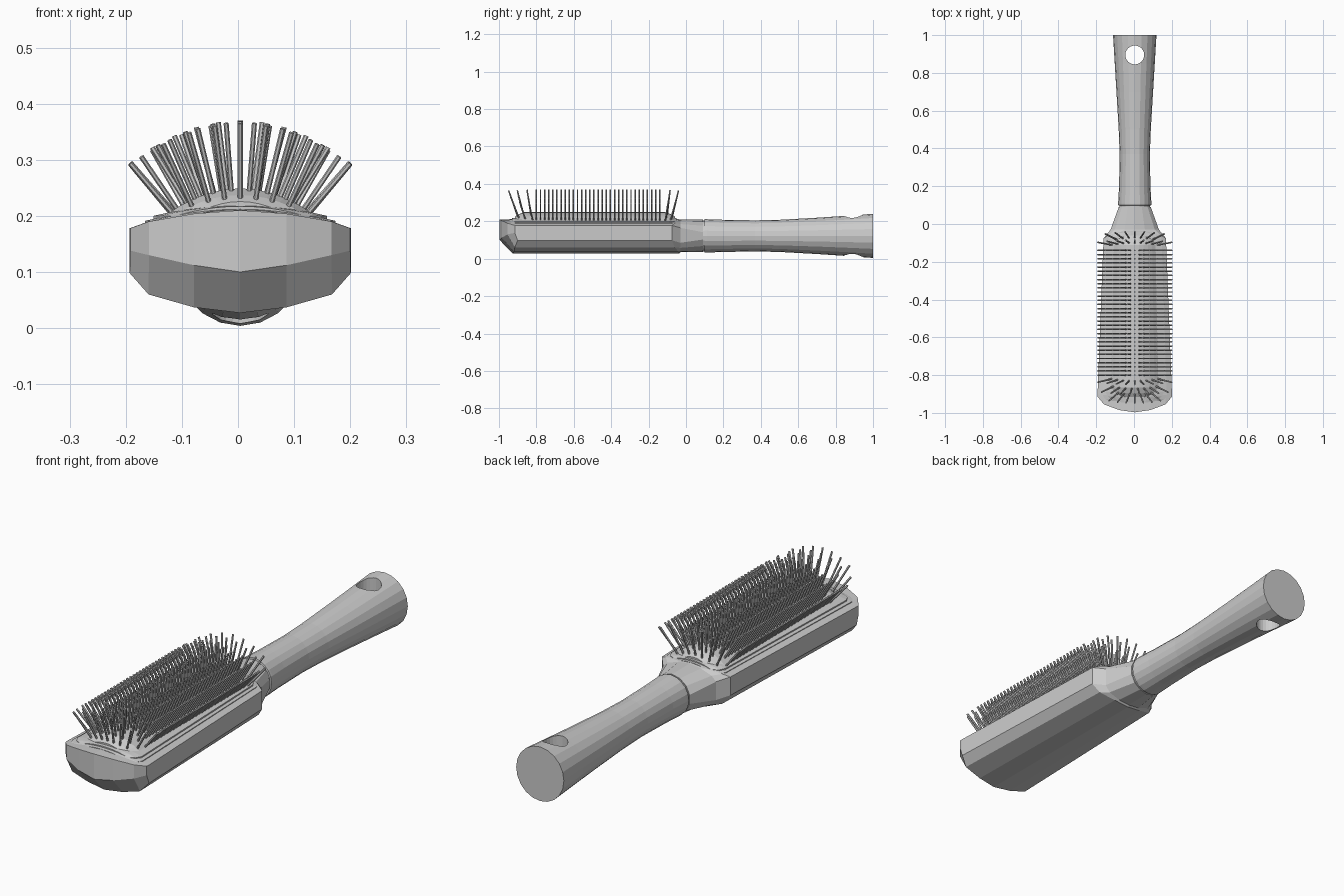
import bpy, bmesh, math
from mathutils import Vector

if "Cube" in bpy.data.objects:
    bpy.data.objects.remove(bpy.data.objects["Cube"])

CX, CZ = 0.004, 0.122   # handle axis


def make_object(name, bm):
    bmesh.ops.recalc_face_normals(bm, faces=bm.faces[:])
    me = bpy.data.meshes.new(name)
    bm.to_mesh(me)
    bm.free()
    ob = bpy.data.objects.new(name, me)
    bpy.context.collection.objects.link(ob)
    return ob


def bridge(bm, rings):
    for a, b in zip(rings, rings[1:]):
        n = len(a)
        for i in range(n):
            j = (i + 1) % n
            bm.faces.new((a[i], a[j], b[j], b[i]))


# Head and neck: rings of 7 top columns and 7 bottom columns
COLS = [-1, -0.83, -0.42, 0, 0.42, 0.83, 1]
TOP = [0.178, 0.19, 0.204, 0.21]
BOTTOM = [0.098, 0.06, 0.037, 0.027]
CAP_BOTTOM = [0.138, 0.13, 0.112, 0.1]
CAP_Y = [-0.915, -0.955, -0.985, -0.997]
FRONT_Y = [-0.9, -0.915, -0.92, -0.925]
REAR_Y = [-0.075, -0.06, -0.04, -0.035]


def mirror(vals):
    return vals + vals[-2::-1]


def head_ring(bm, width, ys, top, bottom):
    ys, top, bottom = mirror(ys), mirror(top), mirror(bottom)
    pts = [(CX + c * width, y, z) for c, y, z in zip(COLS, ys, top)]
    pts += [(CX + c * width, y, z) for c, y, z in zip(COLS, ys, bottom)][::-1]
    return [bm.verts.new(p) for p in pts]


def oval_ring(bm, y, rx, rz):
    angles = [math.radians(167 - i * 154 / 6) for i in range(7)]
    angles += [-a for a in reversed(angles)]
    return [bm.verts.new((CX + rx * math.cos(a), y, CZ + rz * math.sin(a)))
            for a in angles]


bm = bmesh.new()
rings = [
    head_ring(bm, 0.196, CAP_Y, TOP, CAP_BOTTOM),
    head_ring(bm, 0.197, FRONT_Y, TOP, BOTTOM),
    head_ring(bm, 0.165, REAR_Y, TOP, BOTTOM),
    head_ring(bm, 0.128, [-0.03] * 4, [0.165, 0.185, 0.203, 0.21],
              [0.085, 0.058, 0.04, 0.035]),
    oval_ring(bm, 0.09, 0.087, 0.087),
]
bridge(bm, rings)
for i in range(6):
    bm.faces.new((rings[0][i], rings[0][i + 1], rings[0][12 - i], rings[0][13 - i]))
bm.faces.new(rings[-1])
make_object("head_and_neck", bm)

# Handle: flared oval loft with a small groove at the neck
PROFILE = [(0.08, 0.082, 0.083), (0.098, 0.082, 0.083), (0.1, 0.088, 0.089),
           (0.112, 0.088, 0.089), (0.2, 0.083, 0.086), (0.37, 0.08, 0.083),
           (0.5, 0.085, 0.086), (0.7, 0.097, 0.097), (0.85, 0.106, 0.107),
           (1.0, 0.115, 0.118)]
bm = bmesh.new()
SIDES = 20
rings = []
for y, rx, rz in PROFILE:
    rings.append([bm.verts.new((CX + rx * math.cos(2 * math.pi * k / SIDES), y,
                                CZ + rz * math.sin(2 * math.pi * k / SIDES)))
                  for k in range(SIDES)])
bridge(bm, rings)
bm.faces.new(rings[0])
bm.faces.new(rings[-1])
handle = make_object("handle", bm)

# Hanging hole
bpy.ops.mesh.primitive_cylinder_add(vertices=24, radius=0.05, depth=0.6,
                                    location=(CX, 0.895, CZ))
cutter = bpy.context.object
cutter.name = "hole_cutter"
cutter.hide_render = True
mod = handle.modifiers.new("hole", 'BOOLEAN')
mod.object = cutter
mod.solver = 'EXACT'
bpy.context.view_layer.objects.active = handle
bpy.ops.object.modifier_apply(modifier=mod.name)
bpy.data.objects.remove(cutter)


# Curved slabs with clipped corners: two rim steps and the domed cushion
def slab(name, y0, y1, w0, w1, edge_z, centre_z, corner, end_rise):
    bm = bmesh.new()
    n = 10
    stations = [(y0, w0 - corner, end_rise), (y0 + corner * 0.4, w0 - corner * 0.3, (1 + end_rise) / 2),
                (y0 + corner, w0, 1), (y1 - corner, w1, 1),
                (y1 - corner * 0.4, w1 - corner * 0.3, (1 + end_rise) / 2),
                (y1, w1 - corner, end_rise)]
    rings = []
    for y, w, rise in stations:
        ring = []
        for i in range(n + 1):
            t = 2 * i / n - 1
            z = edge_z + (centre_z - edge_z) * (1 - t * t) * rise
            ring.append(bm.verts.new((CX + t * w, y, z)))
        ring.append(bm.verts.new((CX + w, y, 0.17)))
        ring.append(bm.verts.new((CX - w, y, 0.17)))
        rings.append(ring)
    bridge(bm, rings)
    bm.faces.new(rings[0])
    bm.faces.new(rings[-1])
    make_object(name, bm)


slab("rim_lower", -0.945, -0.04, 0.17, 0.142, 0.191, 0.213, 0.04, 0.9)
slab("rim_upper", -0.93, -0.05, 0.155, 0.13, 0.2, 0.219, 0.04, 0.9)
slab("cushion", -0.915, -0.06, 0.132, 0.115, 0.202, 0.249, 0.05, 0.5)


# Bristles: straight rows fanned sideways, with splayed rows at each end
def bristle(bm, base, tip, radius=0.0045, sides=6):
    base, tip = Vector(base), Vector(tip)
    d = (tip - base).normalized()
    u = d.cross(Vector((0, 1, 0))).normalized()
    v = d.cross(u)
    rings = []
    for p in (base - d * 0.01, tip):
        rings.append([bm.verts.new(p + radius * (u * math.cos(2 * math.pi * k / sides)
                                                 + v * math.sin(2 * math.pi * k / sides)))
                      for k in range(sides)])
    bridge(bm, rings)
    bm.faces.new(rings[0])
    bm.faces.new(rings[1])


def bristle_row(bm, y, lean=0.0, spread=1.0, count=11, drop=0.0):
    for i in range(count):
        t = 2 * i / (count - 1) - 1
        bx, tx = 0.115 * t * spread, 0.196 * t * spread
        back = 0.012 * t * t * (1 if lean < 0 else -1) if lean else 0
        s = t * spread
        bristle(bm, (CX + bx, y + back, 0.243 - 0.04 * s * s - drop),
                (CX + tx, y + back + lean, 0.37 - 0.075 * s * s - drop * 0.3))


bm = bmesh.new()
ROWS = 31
for r in range(ROWS):
    bristle_row(bm, -0.8 + r * 0.66 / (ROWS - 1))
for y, lean, spread, count, drop in [(-0.83, -0.02, 1.0, 9, 0.005),
                                     (-0.867, -0.035, 0.9, 8, 0.012),
                                     (-0.9, -0.048, 0.7, 7, 0.018),
                                     (-0.1, 0.015, 1.0, 9, 0.008),
                                     (-0.072, 0.032, 0.8, 7, 0.015)]:
    bristle_row(bm, y, lean, spread, count, drop)
make_object("bristles", bm)
